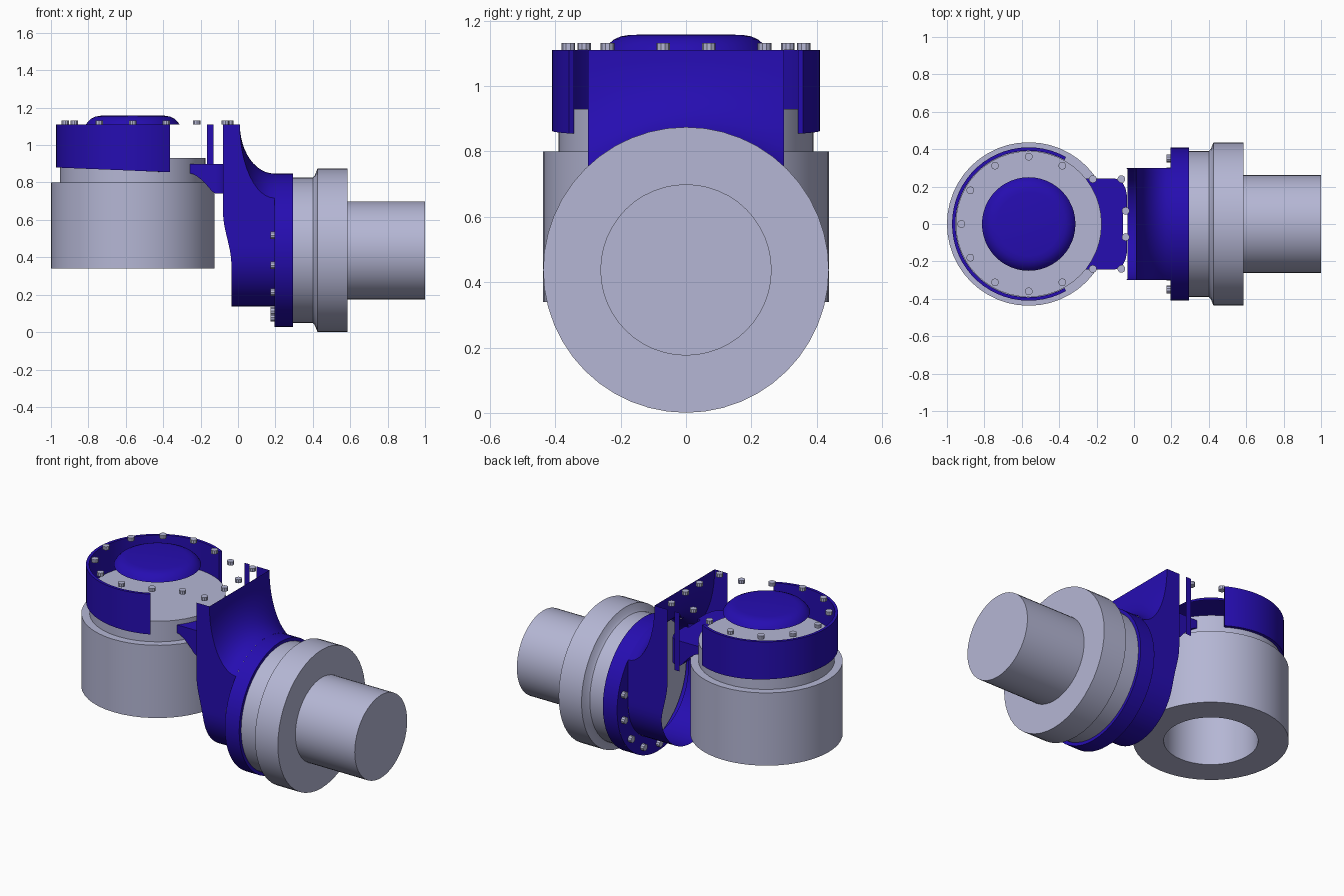
import bpy, bmesh, math
from mathutils import Vector

cube = bpy.data.objects.get("Cube")
if cube:
    bpy.data.objects.remove(cube, do_unlink=True)


def material(name, colour):
    m = bpy.data.materials.new(name)
    m.use_nodes = True
    m.diffuse_color = colour
    m.node_tree.nodes["Principled BSDF"].inputs["Base Color"].default_value = colour
    return m


GREY = material("pale grey metal", (0.46, 0.47, 0.66, 1))
BLUE = material("deep blue", (0.019, 0.004, 0.44, 1))
SIDES = 48
BX = -0.563          # axis of the upright joint
WZ = 0.4375          # axis of the sideways joint
TOP = 1.11           # open rim height
HALF = 0.30          # half width of the elbow
RING = 0.41          # radius of the blue collars
FACE = 0.195         # plane of the bolted collar face


def finish(name, bm, mat):
    bmesh.ops.remove_doubles(bm, verts=bm.verts, dist=1e-5)
    bmesh.ops.recalc_face_normals(bm, faces=bm.faces)
    mesh = bpy.data.meshes.new(name)
    bm.to_mesh(mesh)
    bm.free()
    mesh.materials.append(mat)
    ob = bpy.data.objects.new(name, mesh)
    bpy.context.collection.objects.link(ob)
    bpy.ops.object.select_all(action="DESELECT")
    ob.select_set(True)
    bpy.context.view_layer.objects.active = ob
    bpy.ops.object.shade_smooth_by_angle(angle=math.radians(32))
    return ob


def skin(name, rows, mat, wrap_rows=False, wrap_cols=False, caps=False):
    """Surface through rows of points."""
    bm = bmesh.new()
    grid = [[bm.verts.new(p) for p in row] for row in rows]
    n, k = len(grid), len(grid[0])
    for i in range(n if wrap_rows else n - 1):
        for j in range(k if wrap_cols else k - 1):
            a, b = grid[i], grid[(i + 1) % n]
            c = (j + 1) % k
            bm.faces.new((a[j], a[c], b[c], b[j]))
    if caps:
        bm.faces.new(grid[0])
        bm.faces.new(grid[-1])
    return finish(name, bm, mat)


def lathe(name, profile, mat, sideways=False):
    """Spin (radius, height) pairs about a joint axis."""
    rows = []
    for i in range(SIDES):
        a = math.tau * i / SIDES
        c, s = math.cos(a), math.sin(a)
        if sideways:
            rows.append([(h, r * c, WZ + r * s) for r, h in profile])
        else:
            rows.append([(BX + r * c, r * s, h) for r, h in profile])
    return skin(name, rows, mat, wrap_rows=True)


def arc(start, end, steps):
    return [start + (end - start) * i / steps for i in range(steps + 1)]


# Upright joint: bored body with a narrower neck
lathe("upright_body", [(0, .90), (.265, .90), (.265, .34), (.437, .34), (.437, .80),
                       (.39, .80), (.39, .93), (0, .93)], GREY)

# Sideways joint: neck, drum and output shaft
lathe("sideways_body", [(0, .27), (.39, .27), (.39, .40), (.40, .41), (.437, .425),
                        (.437, .585), (.262, .585), (.262, 1), (0, 1)], GREY, True)

# Domed cap
lathe("dome_cap", [(.25, TOP), (.24, 1.125), (.222, 1.142), (.2, 1.152),
                   (.17, 1.157), (0, 1.158)], BLUE)

# Partial collar around the upright neck, with a slightly sloping lower edge
rows = []
opening = math.acos(.2 / RING)
for a in arc(opening, math.tau - opening, 40):
    c, s = math.cos(a), math.sin(a)
    low = .855 + .025 * (.2 - RING * c) / .61
    rows.append([(BX + r * c, r * s, z) for r, z in
                 ((RING, low), (RING, TOP), (.392, TOP), (.392, low))])
skin("upright_collar", rows, BLUE, wrap_cols=True, caps=True)

# Collar around the sideways neck
lathe("sideways_collar", [(RING, FACE), (RING, .295), (.389, .295)], BLUE, True)

# Bolted face of that collar, cut out around the elbow
rim = math.acos(HALF / RING)
rows = []
for a in arc(rim, -math.pi - rim, 48):
    c, s = math.cos(a), math.sin(a)
    inner = HALF if s < 0 else min(RING, HALF / abs(c))
    rows.append([(FACE, r * c, WZ + r * s) for r in (inner, RING)])
skin("collar_face", rows, BLUE)


# Elbow saddle: concave sweep from the top rim down to the collar
def saddle(y, t):
    base = WZ + math.sqrt(RING ** 2 - y ** 2)
    return (.01 + (FACE - .01) * (1 - math.cos(t)), y,
            base + (TOP - base) * (1 - math.sin(t)))


quarter = arc(0, math.pi / 2, 12)
skin("elbow_saddle", [[saddle(y, t) for t in quarter] for y in arc(-HALF, HALF, 24)], BLUE)


# Elbow trough: straight sides joined by a half-round bottom, open to the back
def back_edge(z):
    f = min(1, max(0, (z - .36) / .28))
    return -.035 - .045 * f * f * (3 - 2 * f)


side = [saddle(HALF, t) for t in quarter]
side += [(FACE, HALF, z) for z in arc(side[-1][2], WZ, 8)[1:]]
bottom = [(FACE, HALF * math.cos(a), WZ - HALF * math.sin(a))
          for a in arc(0, math.pi, 24)[1:-1]]
path = side + bottom + [(x, -y, z) for x, y, z in reversed(side)]
skin("elbow_trough", [[(back_edge(z), y, z), (x, y, z)] for x, y, z in path], BLUE)


# Link between the joints, curved underneath and notched at its end
def under(x):
    f = min(1, max(0, (x + .26) / .13))
    return .85 - .11 * f ** 1.6


def link(name, rows):
    skin(name, [[(x, a, .90), (x, b, .90), (x, b, under(x)), (x, a, under(x))]
                for x, a, b in rows], BLUE, wrap_cols=True, caps=True)


xs = arc(-.26, -.10, 8)
link("link_middle", [(x, -.06, .06) for x in xs + [-.06]])
for sign, label in ((1, "left"), (-1, "right")):
    ends = [(-.08, .235), (-.06, .22), (-.045, .19), (-.037, .15)]
    link("link_" + label, [(x, sign * .06, sign * y) for x, y in [(x, .242) for x in xs] + ends])

# Narrow upright strip beside the link
skin("side_strip", [[(x, HALF, z) for z in (.74, TOP)] for x in (-.165, -.13)], BLUE)


# Bolts
def bolt(name, centre, axis):
    bm = bmesh.new()
    bmesh.ops.create_cone(bm, cap_ends=True, segments=10, radius1=.021, radius2=.021, depth=.022)
    turn = Vector((0, 0, 1)).rotation_difference(Vector(axis)).to_matrix()
    bmesh.ops.rotate(bm, verts=bm.verts, matrix=turn)
    bmesh.ops.translate(bm, verts=bm.verts, vec=centre)
    finish(name, bm, GREY)


spots = [(BX + .36 * math.cos(math.radians(a)), .36 * math.sin(math.radians(a)))
         for a in range(60, 301, 30)]
for y in (1, -1):
    spots += [(-.22, .24 * y), (-.067, .24 * y), (-.045, .07 * y)]
for i, (x, y) in enumerate(spots):
    bolt(f"top_bolt_{i + 1}", (x, y, TOP + .011), (0, 0, 1))
for i in range(-4, 5):
    a = math.tau * i / 14
    bolt(f"collar_bolt_{i + 5}", (FACE - .011, .36 * math.sin(a), WZ - .36 * math.cos(a)), (1, 0, 0))
